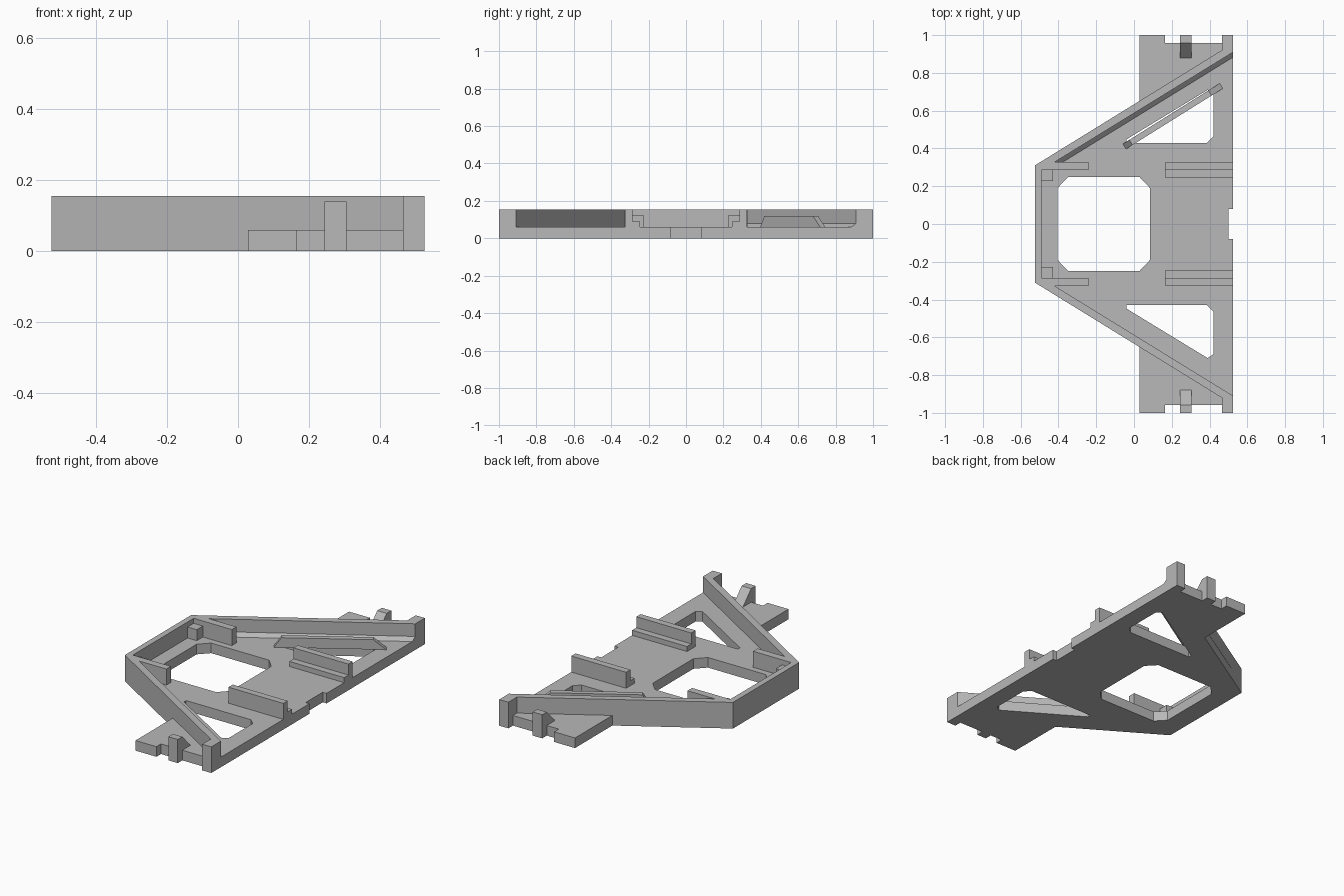
import bpy
import bmesh
from mathutils import Vector

old = bpy.data.objects.get("Cube")
if old:
    bpy.data.objects.remove(old, do_unlink=True)

# Single flat colour
grey = bpy.data.materials.new("plain grey")
grey.use_nodes = True
grey.diffuse_color = (0.48, 0.48, 0.48, 1)
grey.node_tree.nodes["Principled BSDF"].inputs["Base Color"].default_value = grey.diffuse_color

FLOOR, TOP = 0.06, 0.155
UP = Vector((0, 0, 1))


def prism(name, loops, origin, u, v, depth):
    """Fill outline loops (outer, then holes) in the u-v plane and extrude by depth."""
    bm = bmesh.new()
    edges = []
    for loop in loops:
        vs = [bm.verts.new(Vector(origin) + Vector(u) * a + Vector(v) * b) for a, b in loop]
        edges += [bm.edges.new((p, q)) for p, q in zip(vs, vs[1:] + vs[:1])]
    bmesh.ops.triangle_fill(bm, edges=edges, use_beauty=True)
    out = bmesh.ops.extrude_face_region(bm, geom=bm.faces[:])
    moved = [g for g in out["geom"] if isinstance(g, bmesh.types.BMVert)]
    bmesh.ops.translate(bm, verts=moved, vec=Vector(depth))
    bmesh.ops.recalc_face_normals(bm, faces=bm.faces[:])
    bmesh.ops.dissolve_limit(bm, angle_limit=0.01, verts=bm.verts[:], edges=bm.edges[:])
    mesh = bpy.data.meshes.new(name)
    bm.to_mesh(mesh)
    bm.free()
    mesh.materials.append(grey)
    obj = bpy.data.objects.new(name, mesh)
    bpy.context.collection.objects.link(obj)
    return obj


def slab(name, loops, z0, z1):
    return prism(name, loops, (0, 0, z0), (1, 0, 0), (0, 1, 0), UP * (z1 - z0))


def rect(x0, x1, y0, y1):
    return [(x0, y0), (x1, y0), (x1, y1), (x0, y1)]


def flip(points, s):
    return [(x, s * y) for x, y in points]


# Base plate with its three openings
half = [(0.50, 0), (0.50, 0.08), (0.525, 0.08), (0.525, 1), (0.465, 1), (0.465, 0.957),
        (0.165, 0.957), (0.165, 1), (0.028, 1), (0.028, 0.65), (-0.525, 0.31)]
outline = half[1:] + flip(half[1:], -1)[::-1]
window_half = [(0.085, 0.19), (0.03, 0.248), (-0.35, 0.248), (-0.405, 0.19)]
window = window_half + flip(window_half, -1)[::-1]
triangle = [(-0.04, 0.428), (0.385, 0.428), (0.42, 0.463), (0.42, 0.69),
            (0.39, 0.71), (-0.04, 0.448)]
slab("base_plate", [outline, window, triangle, flip(triangle, -1)], 0, FLOOR)

# Raised rim: end wall, slanted sides, corner posts and short inner arms
rim_half = [(-0.49, 0.285), (-0.24, 0.285), (-0.24, 0.328), (-0.42, 0.328), (0.525, 0.91),
            (0.525, 1), (0.465, 1), (0.465, 0.92), (-0.525, 0.31)]
slab("rim_wall", [rim_half + flip(rim_half, -1)[::-1]], FLOOR, TOP)

for side, s in (("left", 1), ("right", -1)):
    label = "back" if s > 0 else "front"
    # Stepped guide rails
    prism(label + "_guide_rail",
          [[(s * 0.245, FLOOR), (s * 0.325, FLOOR), (s * 0.325, TOP),
            (s * 0.285, TOP), (s * 0.285, 0.09), (s * 0.245, 0.09)]],
          (0.165, 0, 0), (0, 1, 0), UP, (0.36, 0, 0))
    # Small corner blocks inside the end wall
    slab(label + "_corner_block", [flip(rect(-0.49, -0.43, 0.228, 0.285), s)], FLOOR, 0.125)
    # Clips with sloped backs
    prism(label + "_clip",
          [[(s * 0.88, FLOOR), (s * 0.957, 0.14), (s, 0.14), (s, 0), (s * 0.957, 0),
            (s * 0.957, FLOOR)]],
          (0.243, 0, 0), (0, 1, 0), UP, (0.062, 0, 0))

# Sloped foot along the inside of the back slanted wall
start = Vector((-0.42, 0.328, 0))
run = Vector((0.945, 0.582, 0))
prism("wall_foot", [[(0, FLOOR), (0, 0.08), (0.027, FLOOR)]],
      start, (0, -1, 0), UP, run)

# Slanted rib with tapered ends beside the back opening
along = Vector((0.512, 0.32, 0)).normalized()
across = Vector((-along.y, along.x, 0))
length = 0.604
prism("slanted_rib", [[(0, FLOOR), (0.04, 0.118), (length - 0.07, 0.118), (length, FLOOR)]],
      (-0.042, 0.397, 0), along, UP, across * 0.032)
